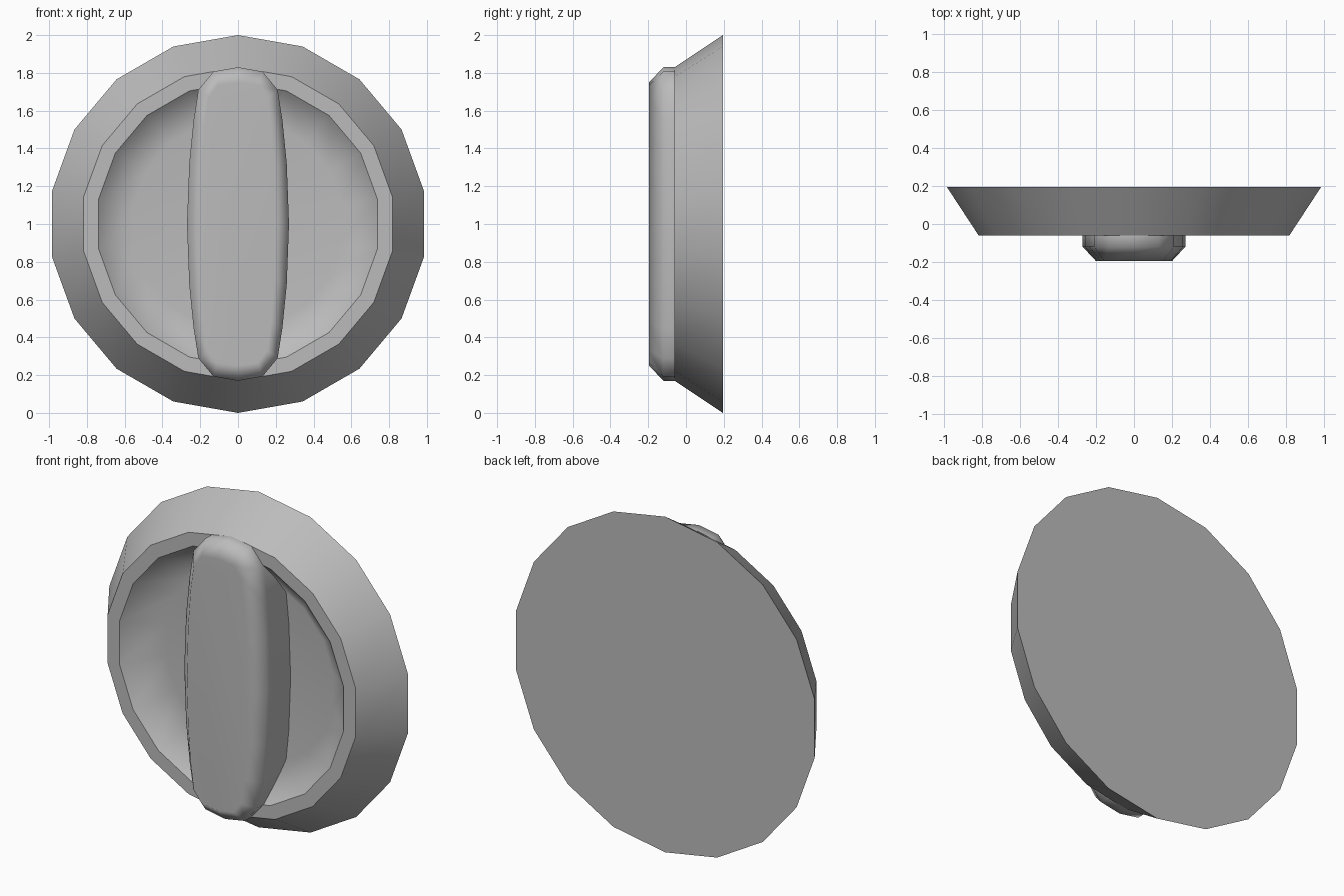
import bpy, bmesh, math

if "Cube" in bpy.data.objects:
    bpy.data.objects.remove(bpy.data.objects["Cube"])

SIDES = 18
grey = bpy.data.materials.new("plain grey")
grey.diffuse_color = (0.5, 0.5, 0.5, 1)
grey.use_nodes = True
grey.node_tree.nodes["Principled BSDF"].inputs["Base Color"].default_value = grey.diffuse_color


def loft(name, loops, sharp_loops):
    """Skin a stack of closed loops, cap both ends, crease the chosen loops."""
    bm = bmesh.new()
    rings = [[bm.verts.new(p) for p in loop] for loop in loops]
    n = len(rings[0])
    for a, b in zip(rings, rings[1:]):
        for i in range(n):
            j = (i + 1) % n
            bm.faces.new((a[i], a[j], b[j], b[i]))
    bm.faces.new(rings[0])
    bm.faces.new(rings[-1])
    bmesh.ops.recalc_face_normals(bm, faces=bm.faces)
    for f in bm.faces:
        f.smooth = True
    for k in sharp_loops:
        for i in range(n):
            bm.edges.get((rings[k][i], rings[k][(i + 1) % n])).smooth = False
    mesh = bpy.data.meshes.new(name)
    bm.to_mesh(mesh)
    bm.free()
    mesh.materials.append(grey)
    obj = bpy.data.objects.new(name, mesh)
    bpy.context.collection.objects.link(obj)
    # Large flat faces stay flat, bevels blend
    mod = obj.modifiers.new("weighted normals", 'WEIGHTED_NORMAL')
    mod.keep_sharp = True
    return obj


def ring(r, y):
    step = 2 * math.pi / SIDES
    return [(r * math.sin(i * step), y, 1 + r * math.cos(i * step)) for i in range(SIDES)]


# Conical dial body with a flat rim and a sunken bowl
loft("dial_body",
     [ring(1.0, 0.195), ring(0.83, -0.06), ring(0.75, -0.06), ring(0.56, 0.11)],
     [0, 1, 2])

# Grip bar: quarter outlines (x, height from centre), mirrored both ways
outer = [(0.27, 0.0), (0.258, 0.32), (0.235, 0.55), (0.21, 0.71), (0.13, 0.807), (0.0, 0.83)]
inner = [(0.2, 0.0), (0.192, 0.3), (0.175, 0.52), (0.155, 0.67), (0.105, 0.735), (0.0, 0.75)]


def outline(quarter, y):
    top = quarter + [(-x, z) for x, z in quarter[-2::-1]]
    full = top + [(x, -z) for x, z in top[-2:0:-1]]
    return [(x, y, 1 + z) for x, z in full]


loft("grip_bar",
     [outline(outer, 0.12), outline(outer, -0.06), outline(outer, -0.12), outline(inner, -0.195)],
     [0])
